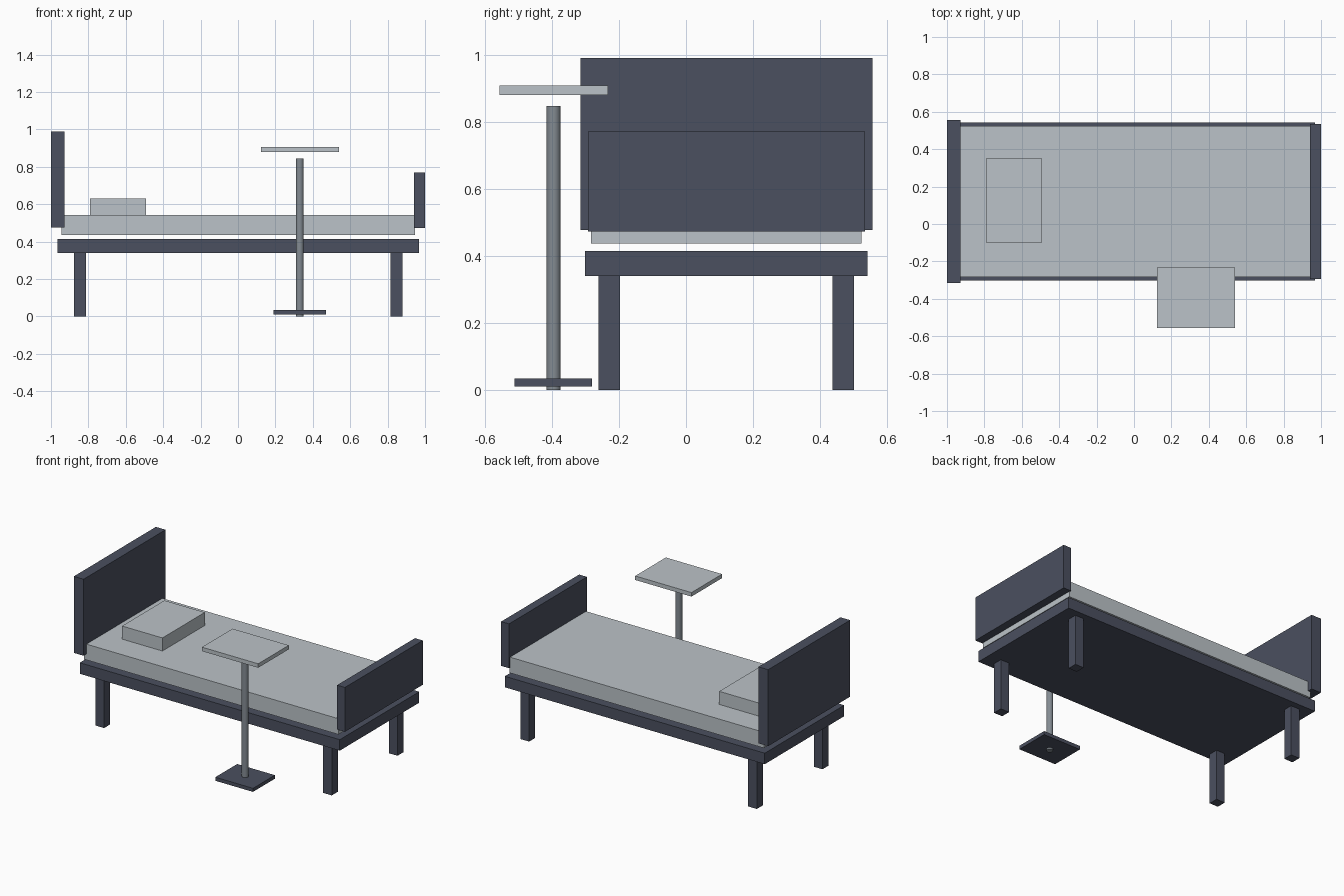
import bpy

cube = bpy.data.objects.get("Cube")
if cube:
    bpy.data.objects.remove(cube, do_unlink=True)


def material(name, color):
    mat = bpy.data.materials.new(name)
    mat.use_nodes = True
    mat.diffuse_color = (*color, 1)
    mat.node_tree.nodes["Principled BSDF"].inputs["Base Color"].default_value = (*color, 1)
    return mat


slate = material("dark slate", (0.07, 0.08, 0.115))
linen = material("pale grey", (0.50, 0.545, 0.58))
steel = material("steel grey", (0.23, 0.26, 0.29))


def box(name, xs, ys, zs, mat):
    """Box spanning the given ranges on each axis."""
    spans = (xs, ys, zs)
    bpy.ops.mesh.primitive_cube_add(size=1, location=[sum(s) / 2 for s in spans])
    obj = bpy.context.object
    obj.name = name
    obj.scale = [s[1] - s[0] for s in spans]
    bpy.ops.object.transform_apply(location=False, rotation=False, scale=True)
    obj.data.materials.append(mat)
    return obj


# Bed frame and end boards
box("bed_frame", (-0.965, 0.968), (-0.302, 0.542), (0.34, 0.414), slate)
box("headboard", (-1.0, -0.928), (-0.315, 0.556), (0.476, 0.99), slate)
box("footboard", (0.942, 1.0), (-0.293, 0.534), (0.472, 0.77), slate)

# Legs
for end, x in (("head", -0.845), ("foot", 0.848)):
    for side, y in (("right", -0.229), ("left", 0.469)):
        box(f"{end}_{side}_leg", (x - 0.032, x + 0.032), (y - 0.032, y + 0.032),
            (0, 0.34), slate)

# Bedding
box("mattress", (-0.945, 0.946), (-0.284, 0.523), (0.436, 0.542), linen)
box("pillow", (-0.792, -0.492), (-0.1, 0.35), (0.542, 0.63), linen)

# Overbed table on a single post
box("table_base", (0.19, 0.47), (-0.512, -0.28), (0.01, 0.034), slate)
box("table_top", (0.122, 0.54), (-0.557, -0.232), (0.88, 0.907), linen)
bpy.ops.mesh.primitive_cylinder_add(vertices=32, radius=0.021, depth=0.846,
                                    location=(0.33, -0.395, 0.423))
post = bpy.context.object
post.name = "table_post"
post.data.materials.append(steel)
bpy.ops.object.shade_smooth_by_angle()
